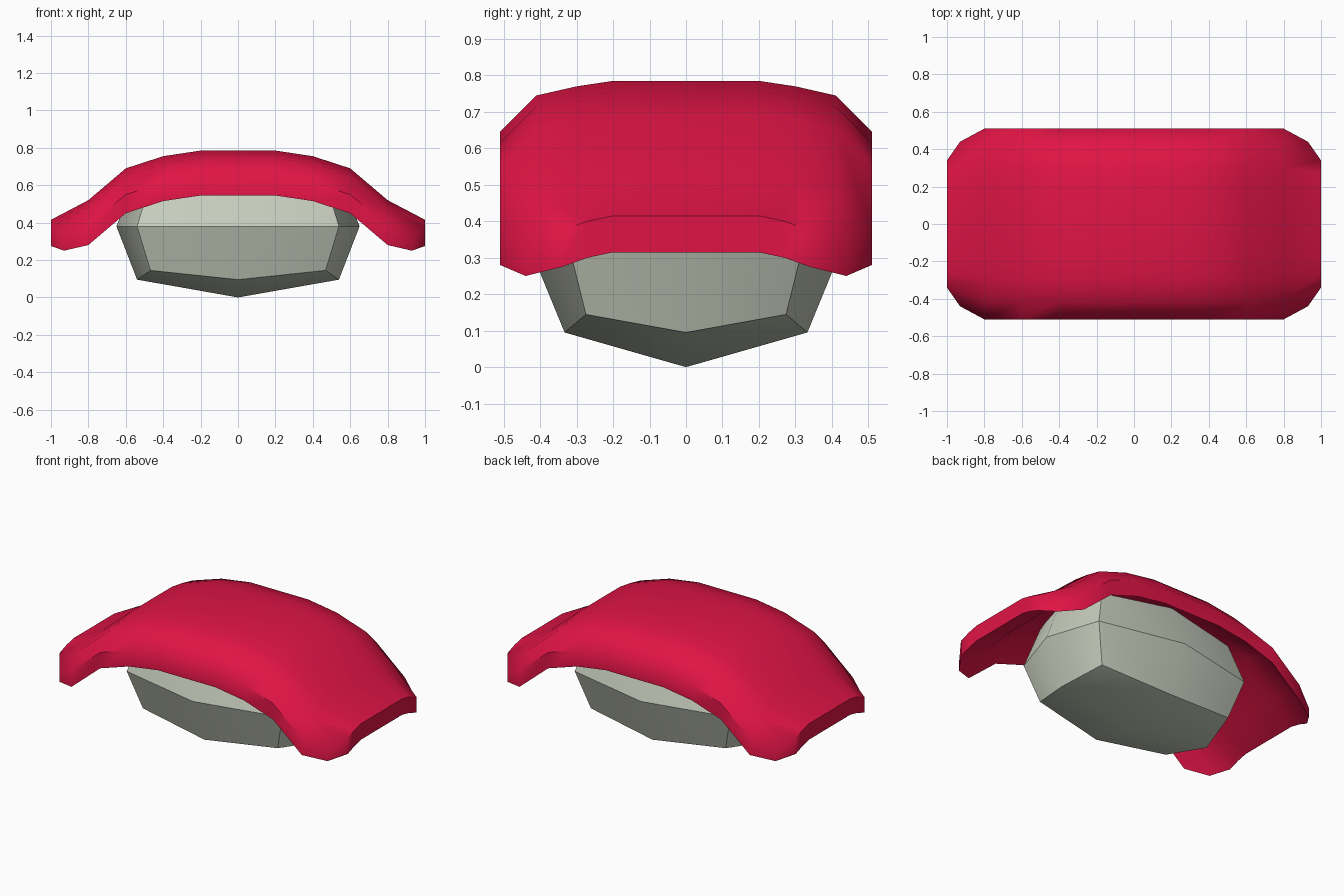
import bpy, bmesh

if "Cube" in bpy.data.objects:
    bpy.data.objects.remove(bpy.data.objects["Cube"])


def make_object(name, bm, color, angle):
    bmesh.ops.recalc_face_normals(bm, faces=bm.faces)
    me = bpy.data.meshes.new(name)
    bm.to_mesh(me)
    bm.free()
    ob = bpy.data.objects.new(name, me)
    bpy.context.collection.objects.link(ob)
    mat = bpy.data.materials.new(name + "_colour")
    mat.diffuse_color = (*color, 1)
    mat.use_nodes = True
    mat.node_tree.nodes["Principled BSDF"].inputs["Base Color"].default_value = mat.diffuse_color
    me.materials.append(mat)
    bpy.ops.object.select_all(action='DESELECT')
    ob.select_set(True)
    bpy.context.view_layer.objects.active = ob
    bpy.ops.object.shade_smooth_by_angle(angle=angle)
    return ob


# Rice: a cube split once per side and rounded into a 24-face pillow
bm = bmesh.new()
bmesh.ops.create_cube(bm, size=2)
bmesh.ops.subdivide_edges(bm, edges=bm.edges, cuts=1, use_grid_fill=True)
half = (0.65, 0.45, 0.38)
shrink = {1: (1, 1, 1), 2: (0.83, 0.74, 0.75), 3: (0.72, 0.61, 0.62)}
for v in bm.verts:
    k = shrink[sum(abs(c) > 0.5 for c in v.co)]
    v.co = [c * h * s for c, h, s in zip(v.co, half, k)]
    v.co.z += 0.38
make_object("rice", bm, (0.57, 0.61, 0.51), 0.6)

# Fish slice: two draped sheets of the same grid, joined by a rim
length = [(0.2, 0.785), (0.4, 0.755), (0.6, 0.69), (0.8, 0.52), (1.0, 0.415)]
width = [(0.2, 0), (0.3, -0.015), (0.41, -0.04), (0.51, -0.14)]
end_y = [0.2, 0.27, 0.34, 0.44]


def mirrored(n):
    return [(-1, i) for i in reversed(range(n))] + [(1, i) for i in range(n)]


bm = bmesh.new()
top, low = [], []
for sx, i in mirrored(5):
    top.append([])
    low.append([])
    for sy, j in mirrored(4):
        x, z = length[i]
        y, drop = width[j]
        z += drop
        thick = 0.1
        if i == 4:
            y = end_y[j]
            if j == 3:  # clipped corner
                x, z, thick = 0.93, 0.305, 0.055
        top[-1].append(bm.verts.new((sx * x, sy * y, z)))
        low[-1].append(bm.verts.new((sx * x, sy * y, z - thick)))
for g in (top, low):
    for a, b in zip(g, g[1:]):
        for j in range(7):
            bm.faces.new((a[j], a[j + 1], b[j + 1], b[j]))


def outline(g):
    return (g[0] + [r[-1] for r in g[1:-1]] + g[-1][::-1]
            + [r[0] for r in g[-2:0:-1]])


t, l = outline(top), outline(low)
for k in range(len(t)):
    bm.faces.new((t[k - 1], t[k], l[k], l[k - 1]))
make_object("fish_slice", bm, (0.75, 0.007, 0.06), 0.8)
